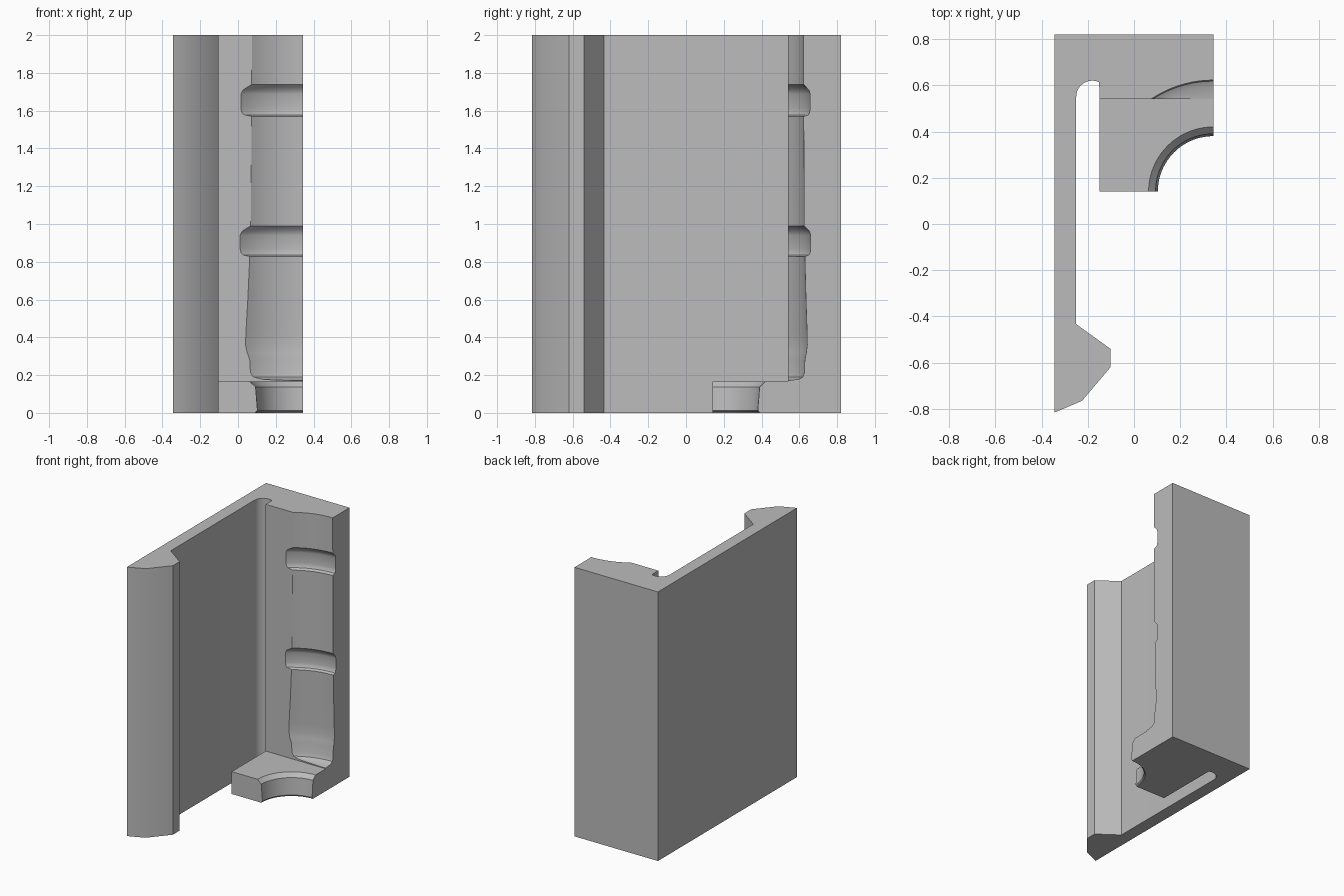
import bpy, bmesh, math

cube = bpy.data.objects.get("Cube")
if cube:
    bpy.data.objects.remove(cube, do_unlink=True)

grey = bpy.data.materials.new("plain grey")
grey.use_nodes = True
colour = (0.5, 0.5, 0.5, 1)
grey.diffuse_color = colour
grey.node_tree.nodes["Principled BSDF"].inputs["Base Color"].default_value = colour


def make_object(name, bm):
    bmesh.ops.recalc_face_normals(bm, faces=bm.faces)
    mesh = bpy.data.meshes.new(name)
    bm.to_mesh(mesh)
    bm.free()
    mesh.materials.append(grey)
    obj = bpy.data.objects.new(name, mesh)
    bpy.context.collection.objects.link(obj)
    return obj


def extrude(name, outline, height):
    bm = bmesh.new()
    face = bm.faces.new([bm.verts.new((x, y, 0)) for x, y in outline])
    top = bmesh.ops.extrude_face_region(bm, geom=[face])["geom"]
    verts = [v for v in top if isinstance(v, bmesh.types.BMVert)]
    bmesh.ops.translate(bm, verts=verts, vec=(0, 0, height))
    return make_object(name, bm)


def revolve(name, profile, cx, cy, steps=96):
    bm = bmesh.new()
    rings = []
    for r, z in profile:
        rings.append([bm.verts.new((cx + r * math.cos(math.tau * i / steps),
                                    cy + r * math.sin(math.tau * i / steps), z))
                      for i in range(steps)])
    for low, high in zip(rings, rings[1:]):
        for i in range(steps):
            j = (i + 1) % steps
            bm.faces.new((low[i], low[j], high[j], high[i]))
    bm.faces.new(rings[0])
    bm.faces.new(rings[-1])
    return make_object(name, bm)


def boolean(target, tool, operation):
    mod = target.modifiers.new(tool.name, "BOOLEAN")
    mod.operation = operation
    mod.solver = "EXACT"
    mod.object = tool
    bpy.context.view_layer.objects.active = target
    bpy.ops.object.modifier_apply(modifier=mod.name)
    bpy.data.objects.remove(tool, do_unlink=True)


# Long side wall with a snap hook, a rounded relief slot and a thick back wall
slot = [(-0.18 + 0.07 * math.cos(a), 0.55 + 0.07 * math.sin(a))
        for a in [math.pi - math.radians(115) * i / 12 for i in range(13)]]
outline = [(-0.343, -0.815), (-0.225, -0.765), (-0.102, -0.62), (-0.102, -0.54),
           (-0.25, -0.433)] + slot + [(-0.15, 0.54), (0.343, 0.54),
                                      (0.343, 0.82), (-0.343, 0.82)]
holder = extrude("clip_holder", outline, 2)

# Low shelf at the foot of the back wall
shelf = extrude("shelf", [(-0.15, 0.14), (0.343, 0.14), (0.343, 0.6), (-0.15, 0.6)], 0.166)
boolean(holder, shelf, "UNION")


# Turned pocket: neck hole, rounded base, waisted body and two ring grooves
def groove(low, high, r, r_low, r_high):
    return [(r_low, low), (r - 0.01, low + 0.008), (r - 0.003, low + 0.02), (r, low + 0.04),
            (r, high - 0.05), (r - 0.006, high - 0.03), (r_high + 0.012, high - 0.012),
            (r_high, high)]


profile = [(0.25, -0.05), (0.25, 0.004), (0.24, 0.012), (0.25, 0.137), (0.284, 0.17),
           (0.4, 0.171), (0.455, 0.178), (0.478, 0.19), (0.487, 0.215), (0.489, 0.28),
           (0.497, 0.32), (0.502, 0.36), (0.501, 0.42), (0.495, 0.6)]
profile += groove(0.828, 0.99, 0.52, 0.489, 0.486)
profile += groove(1.57, 1.738, 0.517, 0.483, 0.483)
profile += [(0.482, 2.1)]
pocket = revolve("pocket_cutter", profile, 0.343, 0.14)
pocket.hide_render = True
boolean(holder, pocket, "DIFFERENCE")

# Soft shading on curves, crisp edges elsewhere
bpy.ops.object.select_all(action="DESELECT")
holder.select_set(True)
bpy.context.view_layer.objects.active = holder
bpy.ops.object.shade_smooth_by_angle(angle=math.radians(30))
